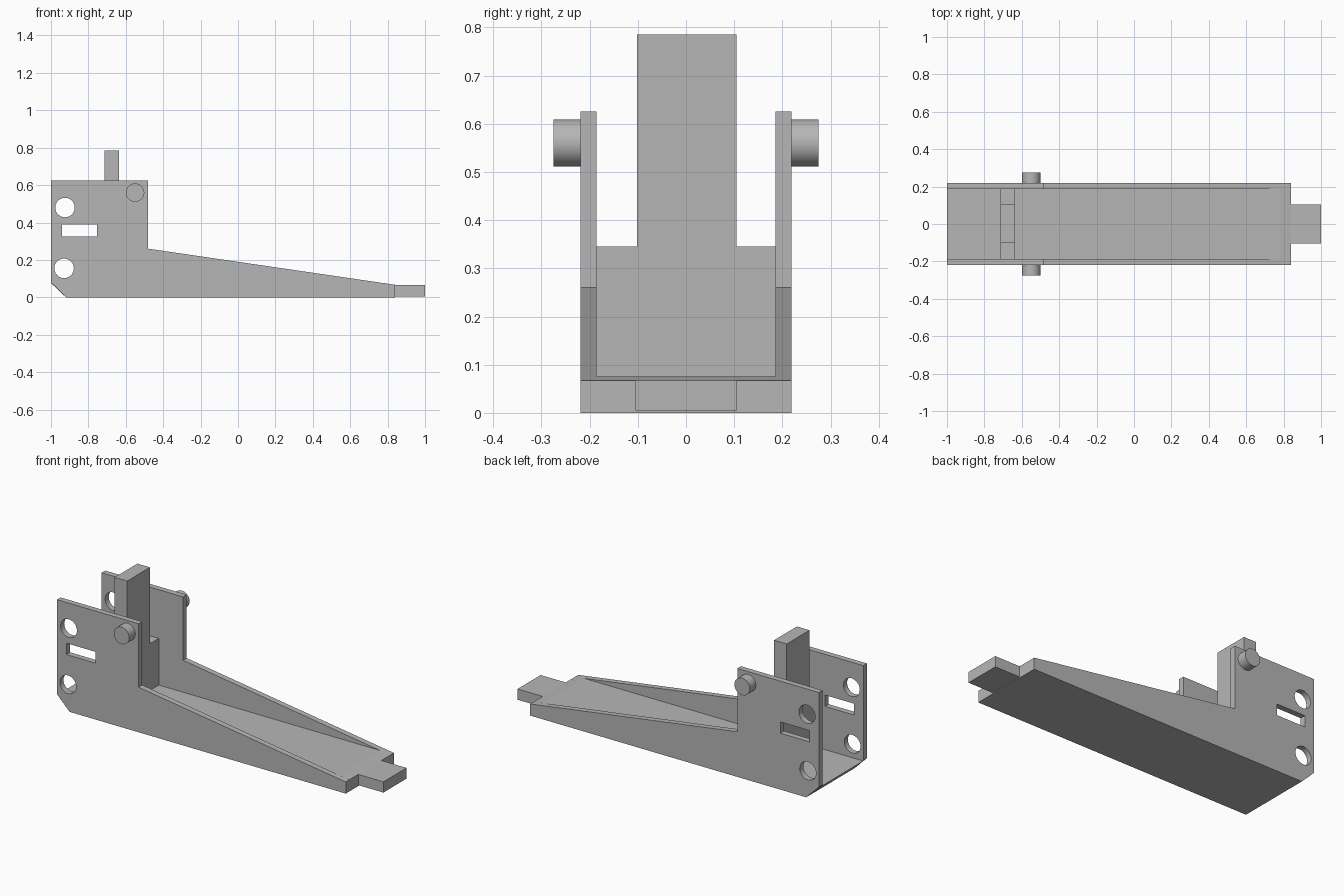
import bpy
import bmesh
import math
from mathutils import Matrix, Vector

cube = bpy.data.objects.get("Cube")
if cube:
    bpy.data.objects.remove(cube, do_unlink=True)

grey = bpy.data.materials.new("plain grey")
grey.use_nodes = True
grey.diffuse_color = (0.47, 0.47, 0.47, 1)
grey.node_tree.nodes["Principled BSDF"].inputs["Base Color"].default_value = grey.diffuse_color


def finish(name, bm):
    bmesh.ops.recalc_face_normals(bm, faces=bm.faces)
    mesh = bpy.data.meshes.new(name)
    bm.to_mesh(mesh)
    bm.free()
    mesh.materials.append(grey)
    obj = bpy.data.objects.new(name, mesh)
    bpy.context.collection.objects.link(obj)
    return obj


def prism(name, outline, start, depth):
    """Flat outline of 3D points, extruded along a vector."""
    bm = bmesh.new()
    face = bm.faces.new([bm.verts.new(Vector(p) + Vector(start)) for p in outline])
    ext = bmesh.ops.extrude_face_region(bm, geom=[face])
    verts = [v for v in ext["geom"] if isinstance(v, bmesh.types.BMVert)]
    bmesh.ops.translate(bm, vec=depth, verts=verts)
    return finish(name, bm)


def side_prism(name, xz, y0, y1):
    return prism(name, [(x, 0, z) for x, z in xz], (0, y0, 0), (0, y1 - y0, 0))


def rod(name, x, z, radius, y0, y1):
    bm = bmesh.new()
    place = Matrix.Translation((x, (y0 + y1) / 2, z)) @ Matrix.Rotation(math.pi / 2, 4, "X")
    bmesh.ops.create_cone(bm, cap_ends=True, segments=48, radius1=radius,
                          radius2=radius, depth=abs(y1 - y0), matrix=place)
    return finish(name, bm)


def activate(obj):
    bpy.ops.object.select_all(action="DESELECT")
    obj.select_set(True)
    bpy.context.view_layer.objects.active = obj


def smooth(obj):
    activate(obj)
    bpy.ops.object.shade_smooth_by_angle(angle=math.radians(30))


def cut(obj, cutter):
    activate(obj)
    mod = obj.modifiers.new("cut", "BOOLEAN")
    mod.operation = "DIFFERENCE"
    mod.solver = "EXACT"
    mod.object = cutter
    bpy.ops.object.modifier_apply(modifier=mod.name)
    bpy.data.objects.remove(cutter, do_unlink=True)


INNER, OUTER, PIN_END = 0.186, 0.219, 0.275
wall = [(-0.92, 0), (0.84, 0), (0.84, 0.067), (-0.48, 0.26),
        (-0.48, 0.625), (-1, 0.625), (-1, 0.08)]
slot = [(-0.94, 0.325), (-0.755, 0.325), (-0.755, 0.39), (-0.94, 0.39)]

# Side walls with two round holes and a slot, and a pin on each
for side, s in (("left", 1), ("right", -1)):
    plate = side_prism(side + "_wall", wall, s * INNER, s * OUTER)
    for x, z in ((-0.925, 0.48), (-0.93, 0.155)):
        cut(plate, rod("hole_cutter", x, z, 0.052, s * 0.15, s * 0.25))
    cut(plate, side_prism("slot_cutter", slot, s * 0.15, s * 0.25))
    smooth(plate)
    smooth(rod(side + "_pin", -0.55, 0.56, 0.049, s * (OUTER - 0.01), s * PIN_END))

# Floor with a chamfered rear edge
floor = [(-0.92, 0), (0.84, 0), (0.84, 0.067), (0.78, 0.076), (-1, 0.076), (-1, 0.08 - 0.004)]
side_prism("floor", floor[:-1], -INNER, INNER)

# Tab at the tapered end
tab = [(0.83, 0.005), (1, 0.005), (1, 0.067), (0.83, 0.067)]
side_prism("end_tab", tab, -0.105, 0.105)

# Stepped upright between the walls
upright = [(-INNER, 0.07), (INNER, 0.07), (INNER, 0.345), (0.105, 0.345),
           (0.105, 0.785), (-0.102, 0.785), (-0.102, 0.345), (-INNER, 0.345)]
prism("upright", [(0, y, z) for y, z in upright], (-0.715, 0, 0), (0.08, 0, 0))
